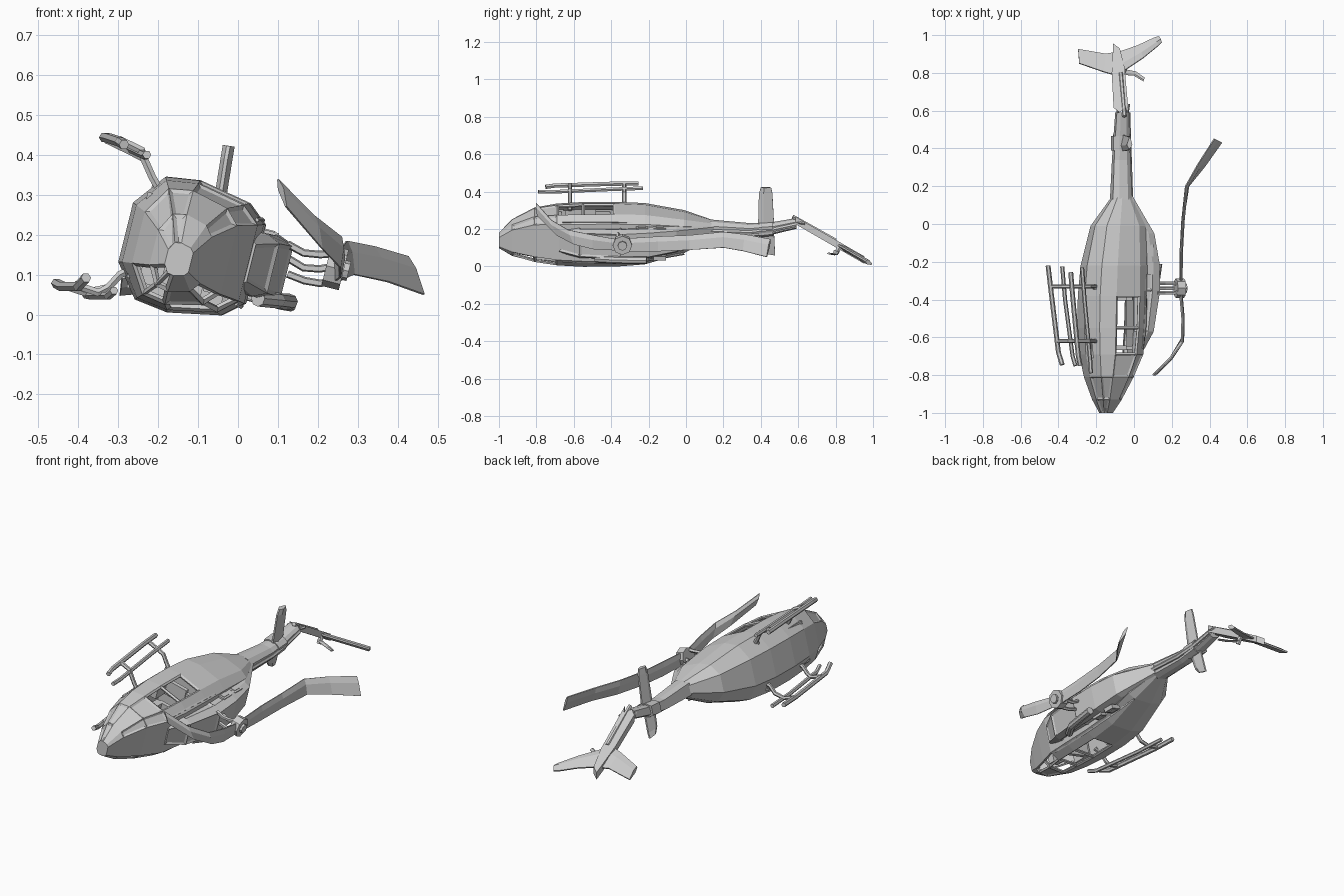
import bpy, bmesh, math
from mathutils import Vector as V

A = math.radians(14)
L = V((math.sin(A), 0, math.cos(A)))     # wreck's right-hand side (points up)
U = V((math.cos(A), 0, -math.sin(A)))    # wreck's roof direction (points +x)
C = V((-.12, 0, .167))
Y = V((0, 1, 0))

def loc(l, y, u, c=C):
    return V((c.x, 0, c.z)) + L * l + Y * y + U * u

def skin(name, rings, insets=(), holes=(), width=.012, shell=0):
    """Loft rings of points; inset or open chosen (section, strip) faces."""
    bm = bmesh.new()
    vs = [[bm.verts.new(p) for p in r] for r in rings]
    n = len(rings[0])
    grid = {}
    for i in range(len(vs) - 1):
        for j in range(n):
            k = (j + 1) % n
            grid[i, j] = bm.faces.new((vs[i][j], vs[i][k], vs[i+1][k], vs[i+1][j]))
    bm.faces.new(vs[0][::-1])
    bm.faces.new(vs[-1])
    bmesh.ops.recalc_face_normals(bm, faces=bm.faces[:])
    for key in list(insets) + list(holes):
        bmesh.ops.inset_individual(bm, faces=[grid[key]], thickness=width, depth=-.006)
    if holes:
        bmesh.ops.delete(bm, geom=[grid[k] for k in holes], context='FACES')
    me = bpy.data.meshes.new(name)
    bm.to_mesh(me)
    bm.free()
    ob = bpy.data.objects.new(name, me)
    bpy.context.collection.objects.link(ob)
    if shell:
        m = ob.modifiers.new("shell", 'SOLIDIFY')
        m.thickness, m.offset = shell, -1
    return ob

def box(name, c, s):
    """Box in the wreck's own axes: centre and size as (side, length, height)."""
    q = [(-.5, -.5), (.5, -.5), (.5, .5), (-.5, .5)]
    return skin(name, [[loc(c[0] + a*s[0], c[1] + e*s[1], c[2] + b*s[2]) for a, b in q]
                       for e in (-.5, .5)])

def tube(name, pts, r, n=6):
    pts = [V(p) for p in pts]
    rings = []
    for i, p in enumerate(pts):
        t = pts[min(i+1, len(pts)-1)] - pts[max(i-1, 0)]
        q = t.to_track_quat('Z', 'Y')
        rings.append([p + q @ V((r*math.cos(2*math.pi*k/n), r*math.sin(2*math.pi*k/n), 0))
                      for k in range(n)])
    return skin(name, rings)

def plate(name, stations, th):
    """Flat blade or fin through pairs of edge points."""
    st = [(V(a), V(b)) for a, b in stations]
    rings = []
    for i, (a, b) in enumerate(st):
        p, q = st[max(i-1, 0)], st[min(i+1, len(st)-1)]
        t = (q[0] + q[1] - p[0] - p[1])
        nrm = t.cross(b - a).normalized() * th / 2
        m = a.lerp(b, .35)
        rings.append([a + nrm*.3, m + nrm, b + nrm*.3, b - nrm*.3, m - nrm, a - nrm*.3])
    return skin(name, rings)

def sections(rows, prof):
    rings = []
    for y, cx, cz, hw, ub, ut in rows:
        c = V((cx, 0, cz))
        r = [loc(l*hw, y, ub + (ut-ub)*t, c) for l, t in prof]
        r += [loc(-l*hw, y, ub + (ut-ub)*t, c) for l, t in reversed(prof)]
        rings.append(r)
    return rings

# fuselage shell: open windows, lost left glazing, recessed right glazing
hull = [(-1.0, -.147, .137, .042, -.033, .03), (-.93, -.138, .150, .10, -.075, .06),
        (-.81, -.125, .162, .147, -.128, .105), (-.69, -.12, .165, .163, -.157, .15),
        (-.55, -.12, .166, .17, -.166, .165), (-.38, -.118, .167, .17, -.166, .168),
        (-.22, -.113, .171, .16, -.157, .165), (-.01, -.09, .184, .108, -.132, .14),
        (.14, -.068, .20, .046, -.05, .05)]
prof = [(.45, 0), (.93, .19), (1, .45), (.85, .85), (.6, 1)]
skin("fuselage", sections(hull, prof),
     [(0, 0), (0, 1), (1, 0), (1, 1), (1, 6), (1, 3), (2, 2), (2, 3)],
     [(3, 2), (4, 2), (3, 6), (4, 6), (2, 6), (0, 7), (0, 8), (1, 7), (1, 8), (1, 5), (2, 5)],
     .014, .01)

# engine cowl on the roof with recessed intakes
cowl = [(-.68, -.12, .167, .06, .10, .158), (-.57, -.12, .167, .08, .10, .215),
        (-.35, -.12, .167, .082, .10, .25), (-.20, -.115, .172, .082, .10, .24),
        (-.05, -.095, .182, .07, .08, .195), (.15, -.068, .20, .03, 0, .055)]
skin("engine_cowl", sections(cowl, [(1, 0), (1, .7), (.8, 1)]),
     [(0, 2), (1, 0), (1, 4), (2, 0), (2, 4), (1, 2)], width=.015)
for s in (-1, 1):
    for y in (-.235, -.14):
        box("cowl_vent_frame", (s*.078, y, .18), (.022, .065, .055))
        box("cowl_vent", (s*.084, y, .18), (.016, .042, .034))
    tube("roof_rail", [loc(s*.108, -.66, .145), loc(s*.112, -.38, .16),
                       loc(s*.102, -.22, .158), loc(s*.07, -.01, .132)], .006, 4)
tube("exhaust", [(.05, -.48, .04), (.10, -.40, .035), (.12, -.28, .032), (.13, -.21, .032)], .02, 8)

# cabin interior
box("cabin_floor", (0, -.53, -.13), (.22, .36, .012))
box("headliner", (0, -.52, .135), (.2, .34, .012))
box("rear_bulkhead", (0, -.34, -.01), (.27, .012, .24))
box("instrument_panel", (0, -.84, -.02), (.16, .04, .06))
box("centre_console", (0, -.76, -.07), (.05, .12, .05))
for y in (-.70, -.44):
    for s in (-1, 1):
        box("seat_base", (s*.072, y, -.085), (.085, .09, .04))
        box("seat_back", (s*.072, y + .045, -.015), (.085, .022, .14))
        box("seat_headrest", (s*.072, y + .045, .075), (.05, .02, .035))

# tail boom with driveshaft cover
boom = [(.13, -.068, .20, .047, -.053, .053), (.34, -.067, .192, .036, -.045, .045),
        (.46, -.065, .203, .03, -.04, .038), (.59, -.063, .23, .026, -.033, .033)]
bp = [(.7, 0), (1, .3), (1, .75), (.6, 1)]
skin("tail_boom", sections(boom, bp))
tube("driveshaft_cover", [loc(0, y, ut, V((cx, 0, cz)))
                          for y, cx, cz, hw, ub, ut in boom], .012, 6)
collar = [(y, -.066, z, w, -.05, .047) for y, z, w in ((.39, .197, .038), (.465, .204, .036))]
skin("stabiliser_collar", sections(collar, bp))

# horizontal stabilisers
plate("stabiliser_right", [((-.06, .385, .20), (-.058, .472, .20)), ((-.03, .39, .39), (-.026, .462, .39)),
                           ((-.024, .40, .422), (-.022, .455, .422))], .03)
plate("stabiliser_left", [((-.07, .385, .195), (-.068, .47, .195)), ((-.097, .40, .10), (-.095, .475, .09)),
                          ((-.105, .42, .075), (-.105, .475, .06))], .03)

# snapped tail end, sloping down to the ground
def tz(y):
    return .237 - .575 * (y - .6)
def slab(name, pts, th):
    return skin(name, [[V((x, y, tz(y) + d)) for x, y in pts] for d in (-th/2, th/2)])
slab("tail_end", [(-.108, .615), (-.075, .59), (-.045, .62), (-.028, .585), (-.05, .83),
                  (-.075, .93), (-.11, .955), (-.118, .80)], .04)
tube("tail_end_shaft", [(-.05, .57, tz(.57) + .012), (-.07, .8, tz(.8) + .016)], .012, 6)
for x, y in ((-.09, .575), (-.065, .61), (-.035, .585)):
    tube("torn_strut", [(x, y, tz(y) - .01), (x + .008, y + .05, tz(y + .05) + .012)], .007, 4)
def fin(name, pts):
    return plate(name, [((a, b, tz(b)), (c, d, tz(d))) for a, b, c, d in pts], .026)
fin("upper_fin", [(-.07, .80, -.08, .91), (.05, .88, .02, .945), (.13, .945, .105, .985),
                  (.147, .962, .132, .993)])
fin("lower_fin", [(-.09, .785, -.09, .91), (-.16, .805, -.15, .90), (-.29, .85, -.296, .925)])
tube("tail_rotor_hub", [(-.055, .82, .10), (-.055, .80, .065)], .014, 6)
plate("tail_rotor_blade", [((-.06, .79, .085), (-.055, .82, .08)), ((0, .785, .065), (.01, .808, .062)),
                           ((.05, .755, .07), (.057, .775, .068))], .01)

# main rotor: bent control rods, hub and two bent blades
hub = V((.25, -.34, .115))
tube("rotor_hub", [hub - U*.03, hub - U*.015, hub + U*.015], .052, 8)
tube("hub_cap", [hub, hub + U*.028], .025, 8)
for dy, dz, b in ((-.025, .03, -.012), (.025, -.005, -.014), (0, -.045, -.006)):
    o = V((0, dy, dz))
    tube("control_rod", [hub - U*.13 + o, hub - U*.085 + o + L*b, hub - U*.045 + o + L*b*.5,
                         hub - U*.015 + o*.9 + L*.006], .01, 5)
plate("rotor_blade_front", [((.25, -.37, .145), (.245, -.37, .085)), ((.262, -.5, .168), (.255, -.5, .092)),
      ((.258, -.63, .195), (.255, -.6, .118)), ((.19, -.72, .248), (.21, -.69, .165)),
      ((.10, -.80, .338), (.12, -.795, .27))], .018)
plate("rotor_blade_rear", [((.25, -.31, .15), (.245, -.31, .08)), ((.25, -.15, .16), (.25, -.15, .08)),
      ((.258, .02, .167), (.262, .02, .088)), ((.272, .2, .184), (.29, .2, .10)),
      ((.34, .32, .17), (.375, .305, .082)), ((.425, .452, .145), (.465, .432, .05))], .018)

# landing skids: runner, step and two cross legs on each side
def skid(side, runner, step, leg):
    tube("skid_runner_" + side, runner, .013)
    tube("skid_step_" + side, step, .011)
    for y, dx in ((-.33, -.012), (-.62, .02)):
        tube("skid_leg_" + side, [(x + dx*w, y, z) for x, z, w in leg], .011)
skid("left", [(-.455, -.22, .078), (-.44, -.35, .07), (-.40, -.68, .07), (-.38, -.745, .092)],
     [(-.38, -.225, .05), (-.365, -.4, .047), (-.325, -.7, .047), (-.31, -.75, .06)],
     [(-.25, .12, 0), (-.295, .10, 0), (-.325, .067, 0), (-.37, .055, 1), (-.43, .075, 1)])
skid("right", [(-.335, -.255, .443), (-.325, -.38, .442), (-.295, -.7, .432), (-.285, -.75, .425)],
     [(-.275, -.23, .418), (-.262, -.4, .412), (-.232, -.72, .398), (-.228, -.79, .40)],
     [(-.19, .30, 0), (-.215, .345, 0), (-.235, .39, 0), (-.26, .41, 1), (-.318, .438, 1)])
